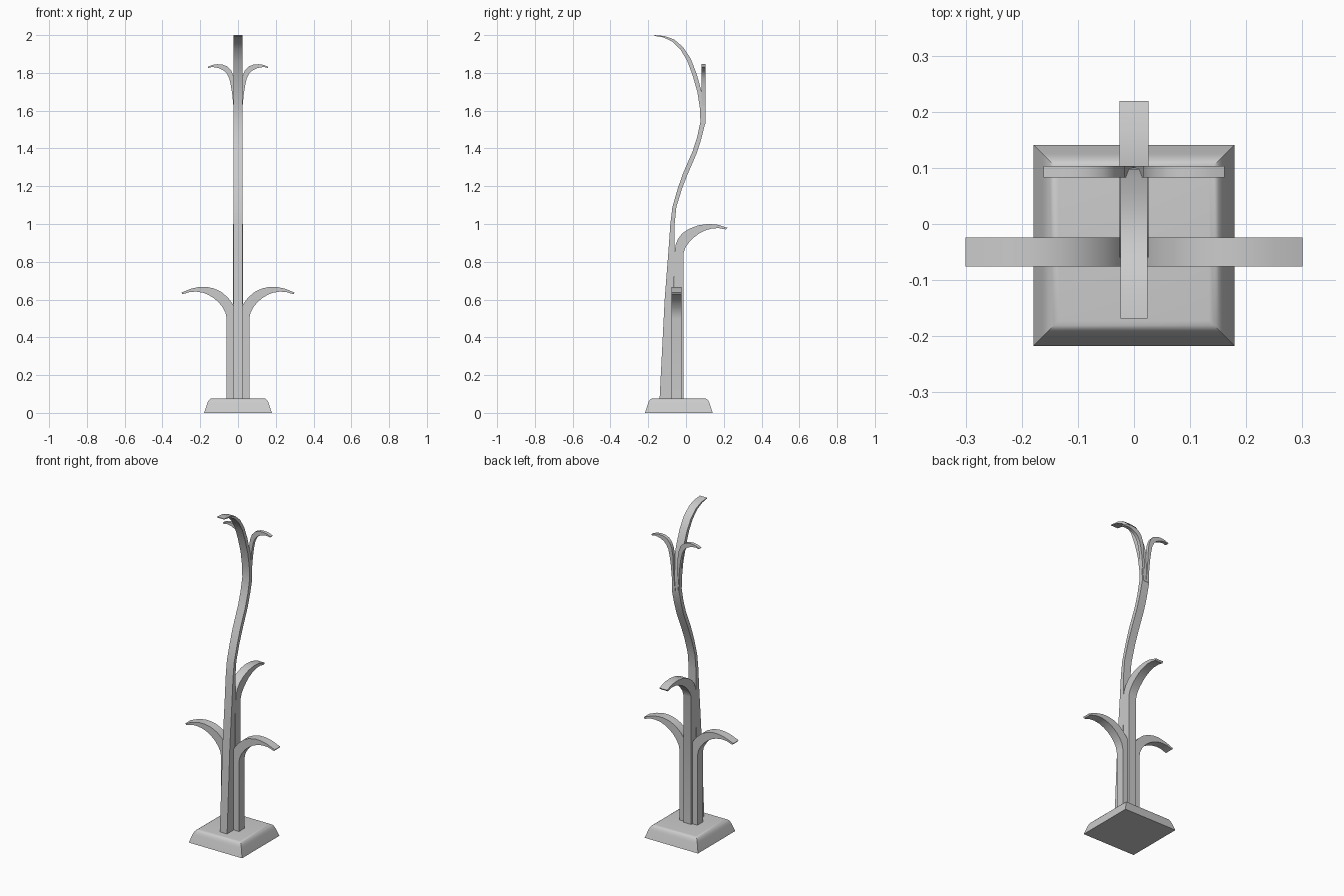
import bpy, bmesh


def finish(name, bm, mirror=False):
    bmesh.ops.recalc_face_normals(bm, faces=bm.faces[:])
    mesh = bpy.data.meshes.new(name)
    bm.to_mesh(mesh)
    bm.free()
    ob = bpy.data.objects.new(name, mesh)
    bpy.context.collection.objects.link(ob)
    bpy.ops.object.select_all(action='DESELECT')
    bpy.context.view_layer.objects.active = ob
    ob.select_set(True)
    bpy.ops.object.shade_smooth_by_angle(angle=0.6)
    if mirror:
        ob.modifiers.new("Mirror", 'MIRROR')
    return ob


def loft(name, rings, mirror=False):
    """Join four-sided rings into a closed solid."""
    bm = bmesh.new()
    loops = [[bm.verts.new(p) for p in r] for r in rings]
    for a, b in zip(loops, loops[1:]):
        for i in range(4):
            j = (i + 1) % 4
            bm.faces.new((a[i], a[j], b[j], b[i]))
    bm.faces.new(loops[0])
    bm.faces.new(loops[-1])
    return finish(name, bm, mirror)


def blade_yz(name, pairs, x):
    # strip profiled in the side view, given width across x
    loft(name, [[(-x, a, b), (x, a, b), (x, c, d), (-x, c, d)]
                for a, b, c, d in pairs])


def blade_xz(name, pairs, y0, y1):
    # strip profiled in the front view, mirrored left and right
    loft(name, [[(a, y0, b), (a, y1, b), (c, y1, d), (c, y0, d)]
                for a, b, c, d in pairs], True)


# Base: tapered block with a rounded top edge
cy = -0.038
loft("base", [[(-s, cy - s, z), (s, cy - s, z), (s, cy + s, z), (-s, cy + s, z)]
              for s, z in ((.179, 0), (.163, .05), (.158, .062), (.151, .071),
                           (.143, .076), (.134, .077))])

# Tall wavy main stem: front edge (y, z), back edge (y, z)
blade_yz("main_stem", [
    (-.14, .07, -.07, .07), (-.113, .6, -.064, .6), (-.092, .87, -.06, .87),
    (-.083, 1.0, -.06, 1.0), (-.072, 1.09, -.051, 1.09), (-.043, 1.19, -.022, 1.185),
    (-.015, 1.27, .008, 1.262), (.035, 1.385, .057, 1.375), (.059, 1.46, .081, 1.45),
    (.076, 1.54, .101, 1.53), (.074, 1.61, .098, 1.61), (.06, 1.70, .083, 1.70),
    (.034, 1.79, .056, 1.795), (.006, 1.865, .025, 1.875), (-.03, 1.925, -.014, 1.935),
    (-.075, 1.967, -.063, 1.977), (-.12, 1.988, -.113, 1.995), (-.168, 1.996, -.168, 2.0)],
    .0245)

# Back leaf
blade_yz("back_leaf", [
    (-.06, .07, -.012, .07), (-.06, .85, -.012, .85), (-.055, .89, -.001, .88),
    (-.043, .92, .018, .905), (-.02, .95, .043, .93), (.015, .974, .07, .95),
    (.065, .993, .102, .966), (.115, 1.0, .14, .977), (.165, .997, .175, .978),
    (.219, .98, .212, .971)], .026)

# Lower side leaves
blade_xz("lower_side_leaves", [
    (.013, .07, .06, .07), (.013, .5, .06, .5), (.015, .545, .066, .53),
    (.027, .575, .08, .557), (.053, .61, .101, .584), (.088, .64, .127, .607),
    (.125, .658, .155, .624), (.165, .667, .185, .636), (.205, .667, .22, .642),
    (.25, .657, .255, .64), (.3, .637, .294, .628)], -.076, -.024)

# Upper side leaves
blade_xz("upper_side_leaves", [
    (.0, 1.53, .018, 1.53), (.01, 1.62, .024, 1.62), (.014, 1.69, .031, 1.69),
    (.017, 1.745, .038, 1.735), (.023, 1.78, .046, 1.77), (.036, 1.813, .06, 1.797),
    (.056, 1.834, .077, 1.813), (.083, 1.844, .099, 1.824), (.11, 1.846, .117, 1.829),
    (.136, 1.842, .138, 1.831), (.161, 1.832, .157, 1.826)], .083, .103)
